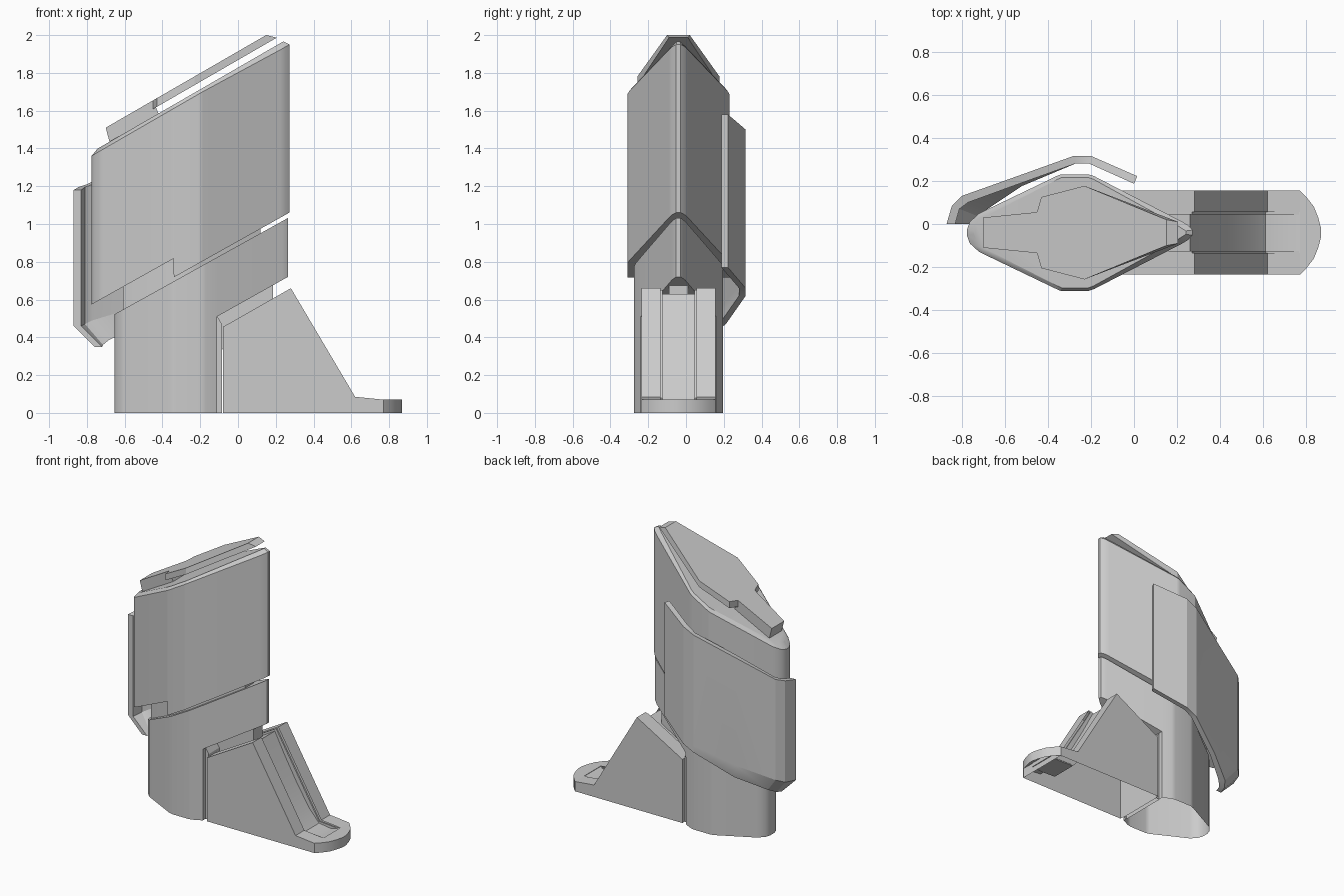
import bpy, bmesh

if "Cube" in bpy.data.objects:
    bpy.data.objects.remove(bpy.data.objects["Cube"])

C = -0.04  # y of the symmetry plane


def finish(name, bm, angle=0.5, open_y=None):
    bmesh.ops.recalc_face_normals(bm, faces=bm.faces)
    # The shells are open where they meet the floor (and on one hidden inner side)
    gone = [f for f in bm.faces if all(abs(v.co.z) < 1e-4 for v in f.verts)
            or (open_y is not None and all(abs(v.co.y - open_y) < 1e-4 for v in f.verts))]
    bmesh.ops.delete(bm, geom=gone, context='FACES_ONLY')
    me = bpy.data.meshes.new(name)
    bm.to_mesh(me)
    bm.free()
    ob = bpy.data.objects.new(name, me)
    bpy.context.collection.objects.link(ob)
    bpy.ops.object.select_all(action='DESELECT')
    ob.select_set(True)
    bpy.context.view_layer.objects.active = ob
    bpy.ops.object.shade_smooth_by_angle(angle=angle)
    wn = ob.modifiers.new("Weighted", 'WEIGHTED_NORMAL')
    wn.keep_sharp = True
    return ob


def loft(name, rings, angle=0.5):
    """Solid from stacked rings; every ring is a list of (point, opposite point)."""
    bm = bmesh.new()
    R = [[(bm.verts.new(p), bm.verts.new(q)) for p, q in ring] for ring in rings]
    n = len(R[0])
    for ring in (R[0], R[-1]):
        for i in range(n - 1):
            bm.faces.new((ring[i][0], ring[i + 1][0], ring[i + 1][1], ring[i][1]))
    for a, b in zip(R, R[1:]):
        for s in (0, 1):
            for i in range(n - 1):
                bm.faces.new((a[i][s], a[i + 1][s], b[i + 1][s], b[i][s]))
        for e in (0, n - 1):
            bm.faces.new((a[e][0], a[e][1], b[e][1], b[e][0]))
    return finish(name, bm, angle)


def sym(stations):
    """Ring mirrored across the symmetry plane from (x, half width, z)."""
    return [((x, C + w, z), (x, C - w, z)) for x, w, z in stations]


def extrude_y(name, profile, y0, y1, open_y=None):
    bm = bmesh.new()
    f = bm.faces.new([bm.verts.new((x, y0, z)) for x, z in profile])
    g = bmesh.ops.extrude_face_region(bm, geom=[f])
    bmesh.ops.translate(bm, vec=(0, y1 - y0, 0),
                        verts=[v for v in g['geom'] if isinstance(v, bmesh.types.BMVert)])
    # Close the start side again in case the extrusion consumed it
    if not any(all(abs(v.co.y - y0) < 1e-5 for v in f.verts) for f in bm.faces):
        bmesh.ops.holes_fill(bm, edges=[e for e in bm.edges if e.is_boundary])
    return finish(name, bm, 0.5, open_y)


# Upper body with stepped lower edge and chamfered sloping top
body = [(-0.775, 0.014), (-0.762, 0.05), (-0.718, 0.09), (-0.36, 0.262), (-0.341, 0.27),
        (-0.34, 0.27), (-0.21, 0.27), (-0.185, 0.262), (0.225, 0.05), (0.25, 0.035), (0.272, 0.012)]
top = lambda x: 1.828 + 0.577 * x
low = lambda x: 0.908 + 0.56 * x + (0.1 if x < -0.3405 else 0)
inset = lambda x: -0.25 + (x + 0.25) * 0.94
loft("upper_body", [
    sym([(x, w, low(x)) for x, w in body]),
    sym([(x, w, top(x) - (0.035 if x > 0.2 else 0.02)) for x, w in body]),
    sym([(inset(x), max(w - 0.014, 0.008), top(inset(x))) for x, w in body])])

# Pedestal column with overhanging pointed collar
ped = [(-0.655, 0.025), (-0.643, 0.06), (-0.605, 0.1), (-0.36, 0.226), (-0.33, 0.235),
       (-0.2, 0.235), (-0.17, 0.228), (-0.111, 0.2), (-0.11, 0.2), (0.235, 0.035), (0.265, 0.012)]
ped_top = lambda x: 0.885 + 0.555 * x
loft("pedestal", [
    sym([(x, w, 0 if x < -0.1105 else 0.572 + 0.56 * x) for x, w in ped]),
    sym([(x, w, ped_top(x)) for x, w in ped])])

# Neck joining pedestal and body
neck = [(-0.61, 0.07), (-0.34, 0.2), (-0.2, 0.2), (0.12, 0.05)]
loft("neck", [sym([(x, w, ped_top(x) - 0.01) for x, w in neck]),
              sym([(x, w, ped_top(x) + 0.16) for x, w in neck])])

# Sloping top plate and the tongue that carries it
plate = [(-0.45, 0.095), (-0.43, 0.165), (-0.23, 0.217), (0.15, 0.06)]
tip = plate[:-1] + [(0.205, 0.05)]
loft("top_plate", [sym([(x, w, 1.868 + 0.577 * x) for x, w in tip]),
                   sym([(x, w, 1.914 + 0.577 * x) for x, w in plate])], 0.2)
loft("top_tongue", [sym([(x, w, 1.825 + 0.577 * x) for x, w in ((-0.68, 0.07), (-0.42, 0.092))]),
                    sym([(x, w, 1.914 + 0.577 * x) for x, w in ((-0.7, 0.07), (-0.45, 0.095))])])

# Bent shield on the back: outer xy, inner xy, bottom / bend / top z, lower inset
shield = [((-0.87, 0.0), (-0.83, 0.0), 0.35, 0.46, 1.18, 0.11),
          ((-0.845, 0.085), (-0.81, 0.07), 0.36, 0.47, 1.195, 0.095),
          ((-0.80, 0.13), (-0.77, 0.10), 0.385, 0.49, 1.21, 0.085),
          ((-0.55, 0.219), (-0.54, 0.184), 0.47, 0.56, 1.33, 0.02),
          ((-0.28, 0.316), (-0.27, 0.281), 0.62, 0.67, 1.46, 0.0),
          ((-0.20, 0.316), (-0.21, 0.281), 0.66, 0.70, 1.50, 0.0),
          ((0.015, 0.222), (0.0, 0.187), 0.77, 0.80, 1.58, 0.0)]


def shield_ring(k, shift):
    out = []
    for s in shield:
        t = s[5] * shift
        out.append(tuple((p[0] + t, p[1] - 0.4 * t * (p[1] > 0.01), s[k]) for p in s[:2]))
    return out


loft("back_shield", [shield_ring(2, 1), shield_ring(3, 0), shield_ring(4, 0)], 0.3)

# Triangular side plates of the foot, open towards the middle
side = [(-0.08, 0), (-0.08, 0.455), (0.28, 0.66), (0.62, 0.085), (0.77, 0.07), (0.77, 0)]
for s, label in ((1, "back"), (-1, "front")):
    inner = C + s * 0.095
    extrude_y("foot_plate_" + label, side, inner, C + s * 0.195, inner)
    lip = [(-0.075, 0.455), (0.27, 0.65), (0.61, 0.078), (0.77, 0.066), (0.77, 0.035),
           (0.59, 0.04), (0.25, 0.6), (-0.075, 0.415)]
    extrude_y("foot_lip_" + label, lip, C + s * 0.085, inner + s * 0.002)

# Roof, concave ramp and toe floor between the plates
ramp = [(-0.075, 0.43), (0.26, 0.63), (0.34, 0.475), (0.43, 0.315), (0.53, 0.155), (0.61, 0.065),
        (0.70, 0.052), (0.775, 0.068), (0.775, 0.04), (0.70, 0.03), (0.58, 0.035), (0.49, 0.135),
        (0.39, 0.29), (0.25, 0.58), (-0.075, 0.38)]
extrude_y("foot_ramp", ramp, C - 0.095, C + 0.095)

# Faceted toe
toe = [(0.77, 0.195), (0.80, 0.165), (0.835, 0.12), (0.855, 0.07), (0.868, 0.02)]
loft("toe", [sym([(x, w, 0) for x, w in toe]), sym([(x, w, 0.07) for x, w in toe])])

# Core and spacer tying the foot to the pedestal
extrude_y("foot_core", [(-0.12, 0.3), (-0.12, 0.53), (0.185, 0.685), (0.185, 0.58), (0.0, 0.42)],
          C - 0.05, C + 0.05)
extrude_y("foot_spacer", [(-0.115, 0), (-0.115, 0.52), (-0.085, 0.47), (-0.085, 0)],
          C - 0.17, C + 0.17)
